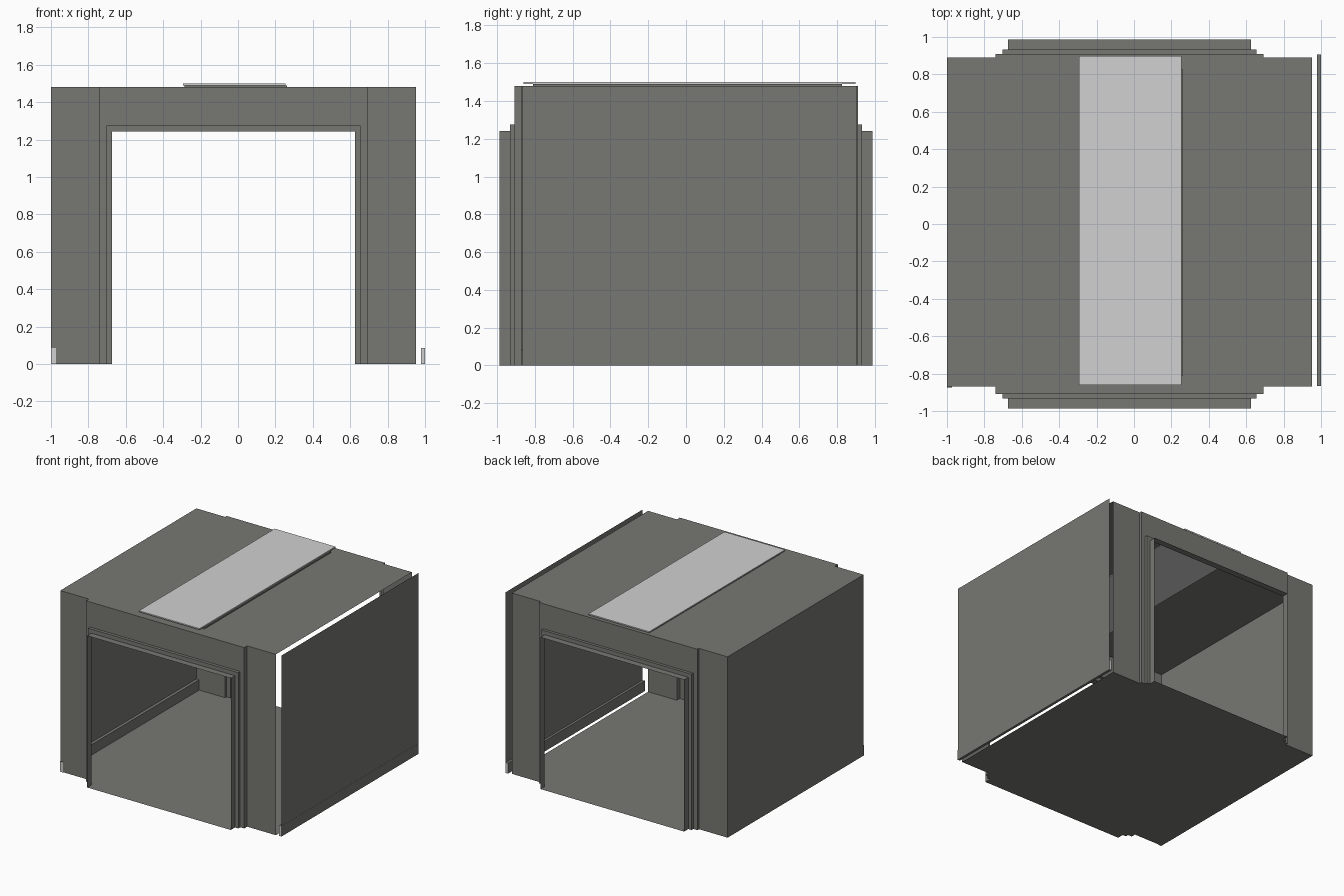
import bpy, bmesh

if "Cube" in bpy.data.objects:
    bpy.data.objects.remove(bpy.data.objects["Cube"])

CX = -0.024          # centre line of the shell
ROOF = 1.48


def material(name, rgb):
    m = bpy.data.materials.new(name)
    m.diffuse_color = (*rgb, 1)
    m.use_nodes = True
    m.node_tree.nodes["Principled BSDF"].inputs["Base Color"].default_value = m.diffuse_color
    return m


GREY = material("warm_grey", (0.185, 0.185, 0.168))
LIGHT = material("light_grey", (0.64, 0.64, 0.64))


def finish(name, bm, *mats):
    me = bpy.data.meshes.new(name)
    bm.to_mesh(me)
    bm.free()
    for m in mats:
        me.materials.append(m)
    ob = bpy.data.objects.new(name, me)
    bpy.context.collection.objects.link(ob)
    return ob


def sheet(name, pts, mat):
    bm = bmesh.new()
    bm.faces.new([bm.verts.new(p) for p in pts])
    return finish(name, bm, mat)


def box(name, lo, hi, *mats):
    bm = bmesh.new()
    bmesh.ops.create_cube(bm, size=1)
    for v in bm.verts:
        v.co = [(a + b) / 2 + c * (b - a) for a, b, c in zip(lo, hi, v.co)]
    bm.normal_update()
    if len(mats) > 1:  # end caps take the second colour
        for f in bm.faces:
            f.material_index = int(abs(f.normal.y) > 0.5)
    return finish(name, bm, *mats)


# stepped doorway section: half width, top height, y
def door_loops(ys):
    y0, y1, y2, y3 = ys
    return [(0.976, ROOF, y0), (0.716, ROOF, y0), (0.716, ROOF, y1),
            (0.68, 1.275, y1), (0.68, 1.275, y2), (0.65, 1.242, y2), (0.65, 1.242, y3)]


def door_frame(name, loops, flip):
    bm = bmesh.new()
    rings = [[bm.verts.new((CX + sx * h, y, z)) for sx, z in
              ((-1, 0), (-1, t), (1, t), (1, 0))] for h, t, y in loops]
    for k, (a, b) in enumerate(zip(rings, rings[1:])):
        for i in range(3):
            if k == 0 and i == 1:
                continue  # the outer piers have no lintel between them
            q = [a[i], b[i], b[i + 1], a[i + 1]]
            bm.faces.new(q if flip else q[::-1])
    return finish(name, bm, GREY)


front = door_loops((-0.87, -0.908, -0.933, -0.987))
back = door_loops((0.89, 0.91, 0.933, 0.987))
door_frame("front_door_frame", front, True)
door_frame("back_door_frame", back, False)

# floor follows both stepped doorways
right = [(CX + h, y) for h, _, y in front[::-1] + back]
left = [(CX - h, y) for h, _, y in back[::-1] + front]
outline = []
for p in right + left:
    if p not in outline:
        outline.append(p)
sheet("floor", [(x, y, 0) for x, y in outline[::-1]], GREY)

# roof
sheet("roof", [(-1, -0.87, ROOF), (0.952, -0.87, ROOF), (0.952, 0.89, ROOF), (-1, 0.89, ROOF)], GREY)

# side walls and skirting; the right wall stands clear of the shell
Y0, Y1 = -0.865, 0.905
sheet("right_wall", [(0.999, Y0, 0), (0.999, Y1, 0), (0.999, Y1, ROOF), (0.999, Y0, ROOF)], GREY)
sheet("left_wall", [(-1, Y1 - 0.015, 0), (-1, -0.87, 0), (-1, -0.87, ROOF), (-1, Y1 - 0.015, ROOF)], GREY)
box("right_skirting", (0.979, Y0, 0), (1.0, Y1, 0.085), GREY, LIGHT)
box("left_skirting", (-0.999, -0.875, 0), (-0.974, 0.888, 0.085), GREY, LIGHT)

# roof strip: base slab, light panel on top and its underside in the ceiling
box("strip_base", (-0.285, -0.81, ROOF), (0.263, 0.825, 1.489), GREY)
box("roof_light_panel", (-0.295, -0.86, 1.49), (0.254, 0.897, 1.5), LIGHT)
box("ceiling_light_panel", (-0.295, -0.86, 1.473), (0.254, 0.885, 1.479), LIGHT)
